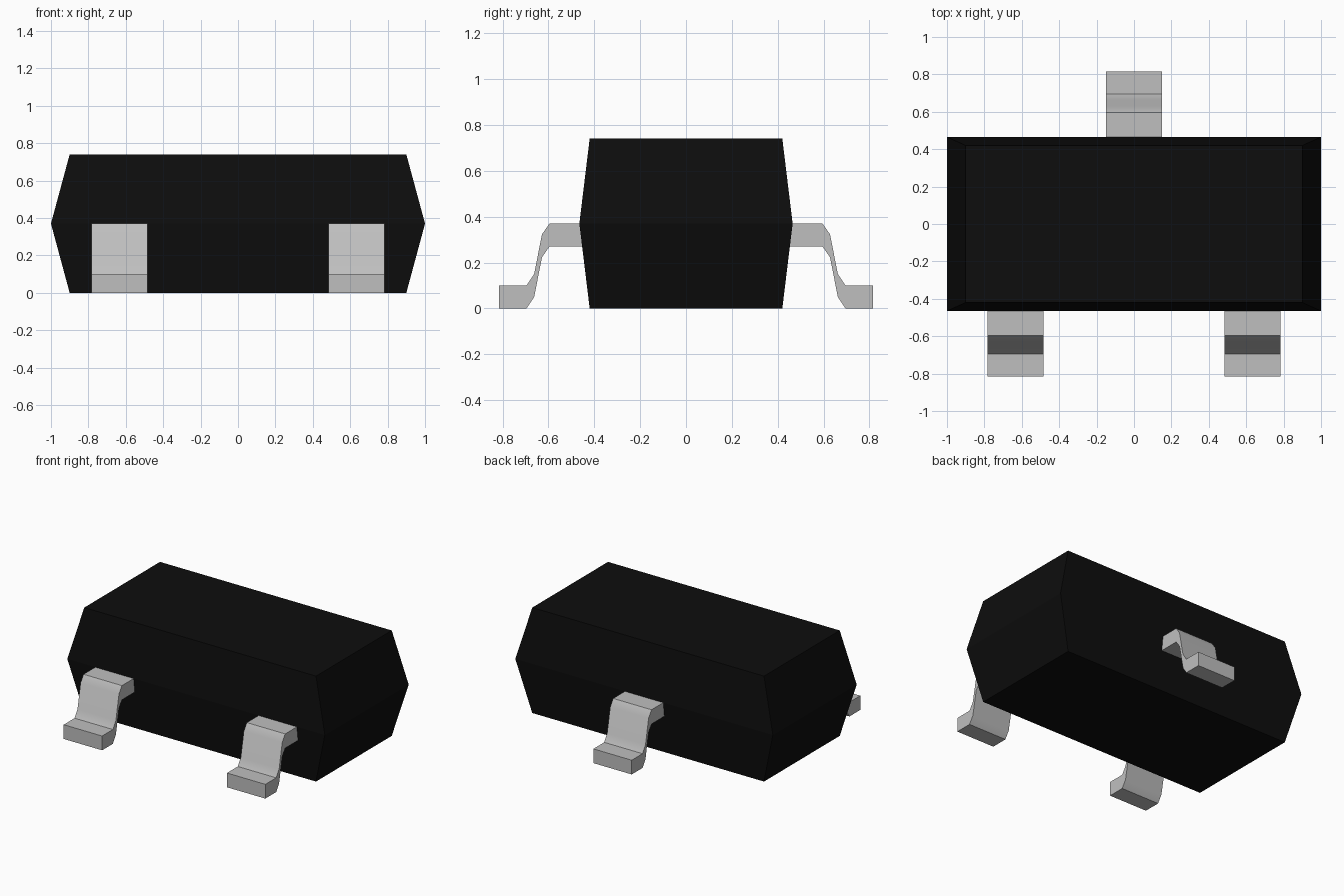
import bpy
import bmesh

cube = bpy.data.objects.get("Cube")
if cube:
    bpy.data.objects.remove(cube, do_unlink=True)


def make_material(name, rgb, roughness, metallic=0.0):
    mat = bpy.data.materials.new(name)
    mat.use_nodes = True
    color = (*rgb, 1.0)
    mat.diffuse_color = color
    bsdf = mat.node_tree.nodes["Principled BSDF"]
    bsdf.inputs["Base Color"].default_value = color
    bsdf.inputs["Roughness"].default_value = roughness
    bsdf.inputs["Metallic"].default_value = metallic
    return mat


def finish(bm, name, mat):
    bmesh.ops.recalc_face_normals(bm, faces=bm.faces)
    mesh = bpy.data.meshes.new(name)
    bm.to_mesh(mesh)
    bm.free()
    mesh.materials.append(mat)
    obj = bpy.data.objects.new(name, mesh)
    bpy.context.collection.objects.link(obj)
    return obj


def loft(bm, rings):
    """Join successive vertex rings with quads and cap both ends."""
    loops = [[bm.verts.new(p) for p in ring] for ring in rings]
    for a, b in zip(loops, loops[1:]):
        n = len(a)
        for i in range(n):
            j = (i + 1) % n
            bm.faces.new((a[i], a[j], b[j], b[i]))
    bm.faces.new(loops[0])
    bm.faces.new(loops[-1])


black = make_material("black plastic", (0.004, 0.004, 0.004), 0.6)
silver = make_material("silver metal", (0.52, 0.52, 0.52), 0.4)

# Moulded body: widest at mid height, tapering to top and bottom
bm = bmesh.new()
loft(bm, [[(-x, -y, z), (x, -y, z), (x, y, z), (-x, y, z)]
          for x, y, z in ((0.90, 0.42, 0.0), (1.0, 0.465, 0.37), (0.90, 0.42, 0.74))])
finish(bm, "body", black)

# Gull-wing lead: stations as (outward distance top, z top, distance bottom, z bottom)
STATIONS = [
    (0.42, 0.37, 0.42, 0.27),
    (0.595, 0.37, 0.595, 0.27),
    (0.628, 0.323, 0.628, 0.223),
    (0.662, 0.15, 0.662, 0.05),
    (0.695, 0.10, 0.695, 0.0),
    (0.815, 0.10, 0.815, 0.0),
]


def make_lead(name, x, side):
    h = 0.149
    bm = bmesh.new()
    loft(bm, [[(x - h, side * yt, zt), (x + h, side * yt, zt),
               (x + h, side * yb, zb), (x - h, side * yb, zb)]
              for yt, zt, yb, zb in STATIONS])
    obj = finish(bm, name, silver)
    # Smooth the gentle bends, keep the corners crisp
    bpy.ops.object.select_all(action='DESELECT')
    obj.select_set(True)
    bpy.context.view_layer.objects.active = obj
    bpy.ops.object.shade_smooth_by_angle(angle=0.524)


make_lead("front_right_lead", -0.634, -1)
make_lead("front_left_lead", 0.634, -1)
make_lead("back_lead", 0.0, 1)
